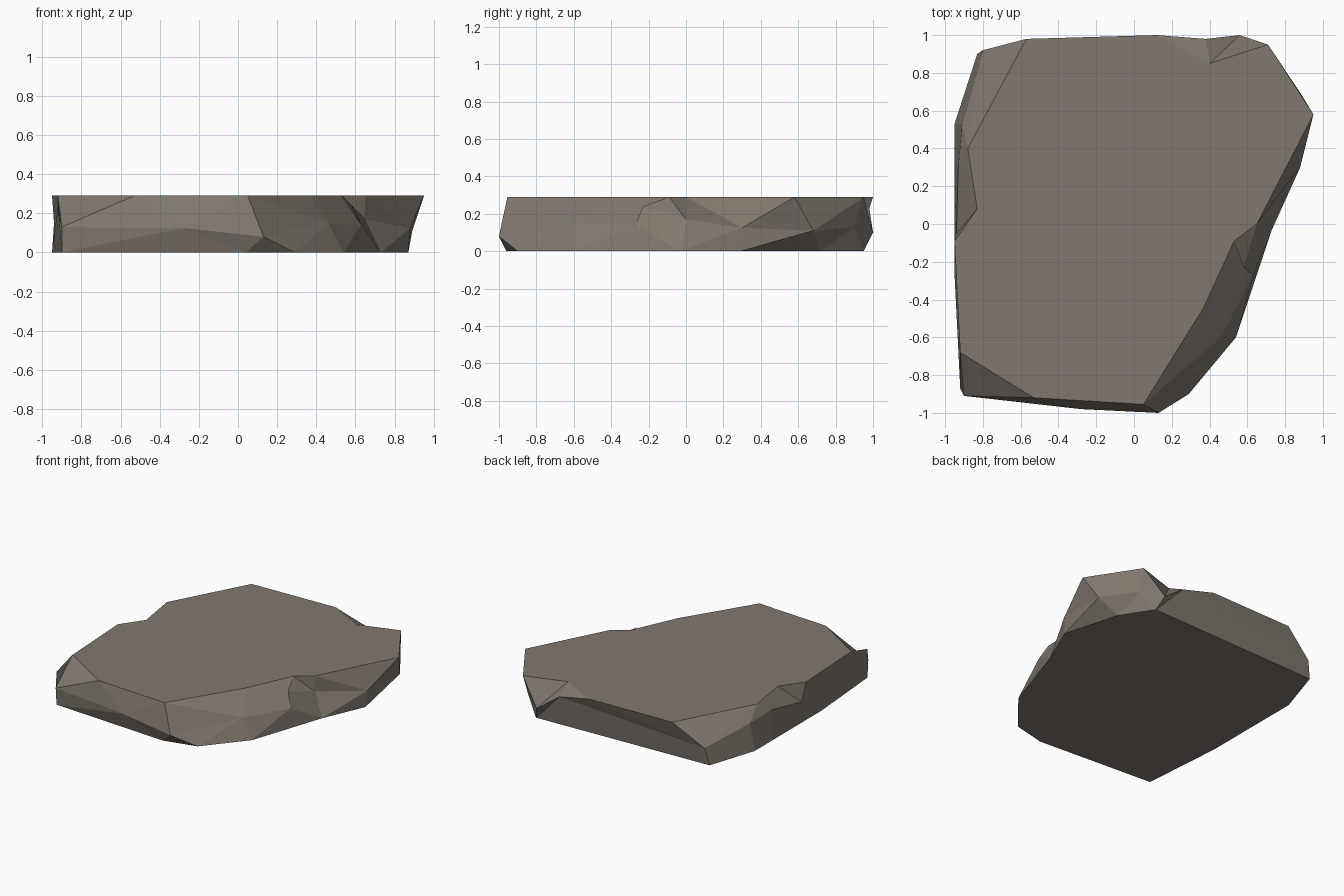
import bpy, bmesh
from mathutils import Vector

if "Cube" in bpy.data.objects:
    bpy.data.objects.remove(bpy.data.objects["Cube"])

H = 0.29  # slab thickness

# Outlines, counter-clockwise from the front left corner
BOTTOM = [(-.90, -.90), (.04, -.96), (.29, -.90), (.54, -.60), (.73, -.03), (.87, .29),
          (.75, .72), (.60, .95), (-.83, .90), (-.95, .53), (-.95, .31), (-.95, -.27)]
MIDDLE = [(-.90, -.91, .13), (-.28, -.98, .125), (.13, -1.0, .08), (.46, -.60, .15),
          (.63, -.27, .14), (.58, -.23, .24), (.65, 0, .17), (.88, .30, .125), (.89, .68, .11),
          (.70, .90, .13), (.56, 1.0, .10), (.38, .98, .23), (-.80, .92, .13), (-.91, .53, .20),
          (-.93, .30, .22), (-.94, -.05, .15), (-.92, -.87, .235)]
TOP = [(-.53, -.92), (.05, -.955), (.37, -.44), (.53, -.09), (.65, 0), (.95, .58), (.71, .95),
       (.40, .85), (.12, 1.0), (-.57, .98), (-.88, .40), (-.83, .08), (-.95, -.09), (-.92, -.68)]


def zip_rings(bm, low, up):
    """Join two closed rings with triangles, always taking the shorter diagonal."""
    i = j = 0
    n, m = len(low), len(up)
    while i < n or j < m:
        a, b = low[i % n], up[j % m]
        a2, b2 = low[(i + 1) % n], up[(j + 1) % m]
        step_low = j >= m or (i < n and (a2.co - b.co).length <= (b2.co - a.co).length)
        if step_low:
            bm.faces.new((a, a2, b))
            i += 1
        else:
            bm.faces.new((a, b2, b))
            j += 1


bm = bmesh.new()
bottom = [bm.verts.new((x, y, 0)) for x, y in BOTTOM]
middle = [bm.verts.new(p) for p in MIDDLE]
top = [bm.verts.new((x, y, H)) for x, y in TOP]

# Chipped sides and flat caps
zip_rings(bm, bottom, middle)
zip_rings(bm, middle, top)
bm.faces.new(top)
bm.faces.new(bottom[::-1])
bmesh.ops.recalc_face_normals(bm, faces=bm.faces)

mesh = bpy.data.meshes.new("rock_slab")
bm.to_mesh(mesh)
bm.free()
slab = bpy.data.objects.new("rock_slab", mesh)
bpy.context.collection.objects.link(slab)

stone = bpy.data.materials.new("brown grey stone")
stone.diffuse_color = (0.22, 0.19, 0.16, 1)
stone.use_nodes = True
stone.node_tree.nodes["Principled BSDF"].inputs["Base Color"].default_value = stone.diffuse_color
mesh.materials.append(stone)
